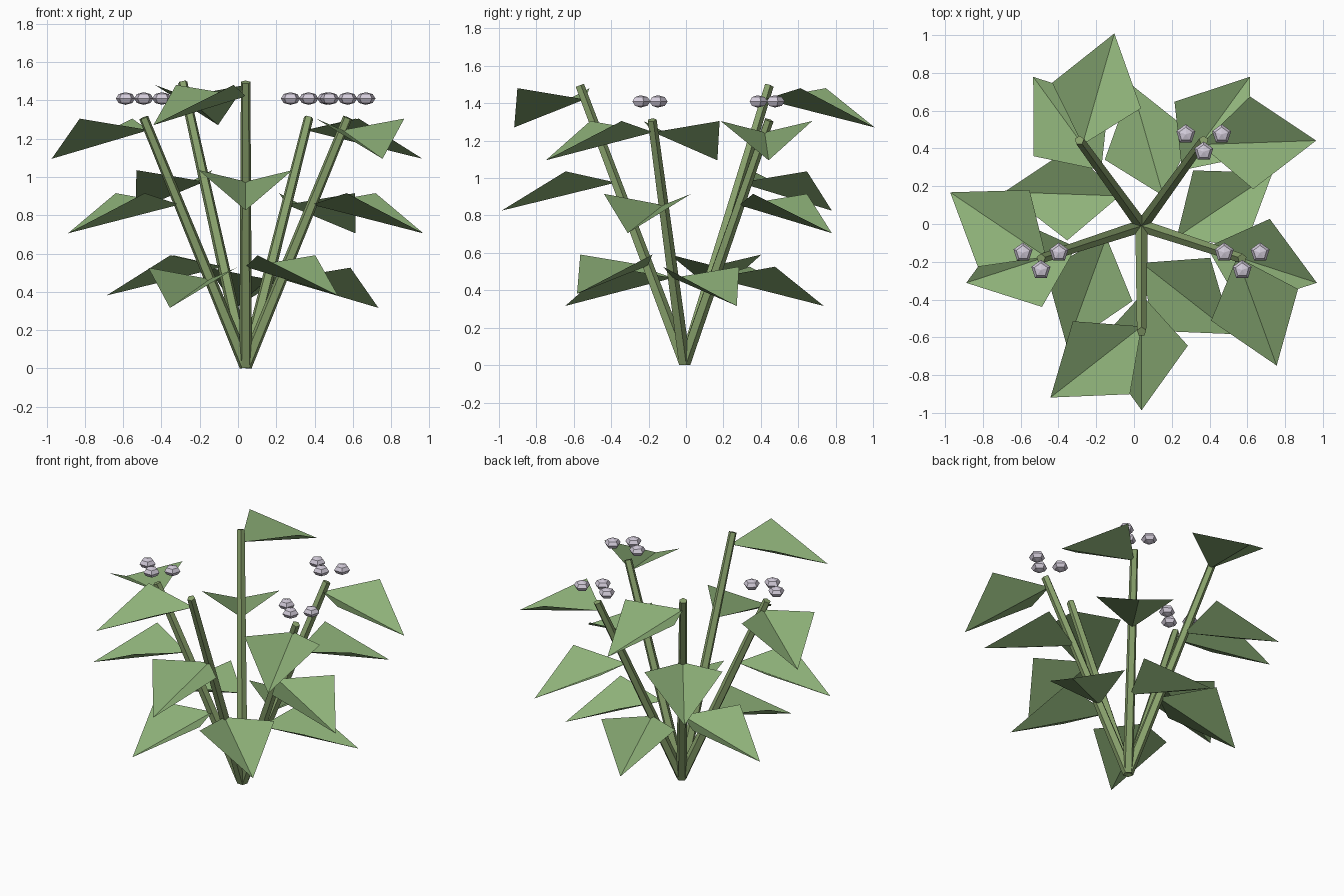
import bpy, bmesh, math
from mathutils import Vector, Matrix

if "Cube" in bpy.data.objects:
    bpy.data.objects.remove(bpy.data.objects["Cube"])

def material(name, color):
    m = bpy.data.materials.new(name)
    m.diffuse_color = (*color, 1)
    m.use_nodes = True
    m.node_tree.nodes["Principled BSDF"].inputs["Base Color"].default_value = m.diffuse_color
    return m

STEM = material("stem_green", (0.25, 0.36, 0.15))
LEAF = material("leaf_green", (0.27, 0.44, 0.19))
BUD = material("pale_lilac", (0.65, 0.60, 0.70))

def add_object(name, bm, mat):
    mesh = bpy.data.meshes.new(name)
    bm.to_mesh(mesh)
    bm.free()
    mesh.materials.append(mat)
    bpy.context.collection.objects.link(bpy.data.objects.new(name, mesh))

def add_stem(name, start, end):
    # five-sided tapered rod from start to end
    bm = bmesh.new()
    axis = end - start
    rot = axis.to_track_quat('Z', 'Y').to_matrix().to_4x4()
    bmesh.ops.create_cone(bm, cap_ends=True, segments=5, radius1=0.035, radius2=0.026,
                          depth=axis.length,
                          matrix=Matrix.Translation((start + end) / 2) @ rot)
    add_object(name, bm, STEM)

def add_leaf(name, root, angle):
    # V-folded kite: root, two raised shoulders, drooping tip
    bm = bmesh.new()
    pts = [(0, 0, 0), (0.27, -0.245, 0.06), (0.612, 0, -0.15), (0.27, 0.245, 0.06)]
    place = Matrix.Translation(root) @ Matrix.Rotation(angle, 4, 'Z')
    root_v, right, tip, left = [bm.verts.new(place @ Vector(p)) for p in pts]
    bm.faces.new((root_v, right, tip))
    bm.faces.new((root_v, tip, left))
    add_object(name, bm, LEAF)

def add_bud(name, pos):
    # squashed five-sided bead
    bm = bmesh.new()
    bmesh.ops.create_uvsphere(bm, u_segments=5, v_segments=4, radius=1,
                              matrix=Matrix.Translation(pos) @ Matrix.Diagonal((0.053, 0.053, 0.033, 1)))
    add_object(name, bm, BUD)

# stems fan out from one base; the shorter ones carry buds
base = Vector((0.04, -0.01, 0.012))
stems = [(-90, 1.495, False), (-18, 1.31, True), (54, 1.31, True),
         (126, 1.495, False), (198, 1.31, True)]
for i, (deg, height, has_buds) in enumerate(stems, 1):
    a = math.radians(deg)
    top = Vector((base.x + 0.56 * math.cos(a), base.y + 0.56 * math.sin(a), height))
    add_stem(f"stem_{i}", base, top)

    # three leaves per stem, twisting on the way up
    for j, (t, twist) in enumerate([(0.35, 52), (0.65, 0), (0.95, -52)], 1):
        add_leaf(f"leaf_{i}_{j}", base.lerp(top, t), a + math.radians(twist))

    # cluster of three buds above the stem
    if has_buds:
        for j, (dx, dy) in enumerate([(-0.095, 0.032), (0.095, 0.032), (0, -0.06)], 1):
            add_bud(f"bud_{i}_{j}", Vector((top.x + dx, top.y + dy, 1.41)))
